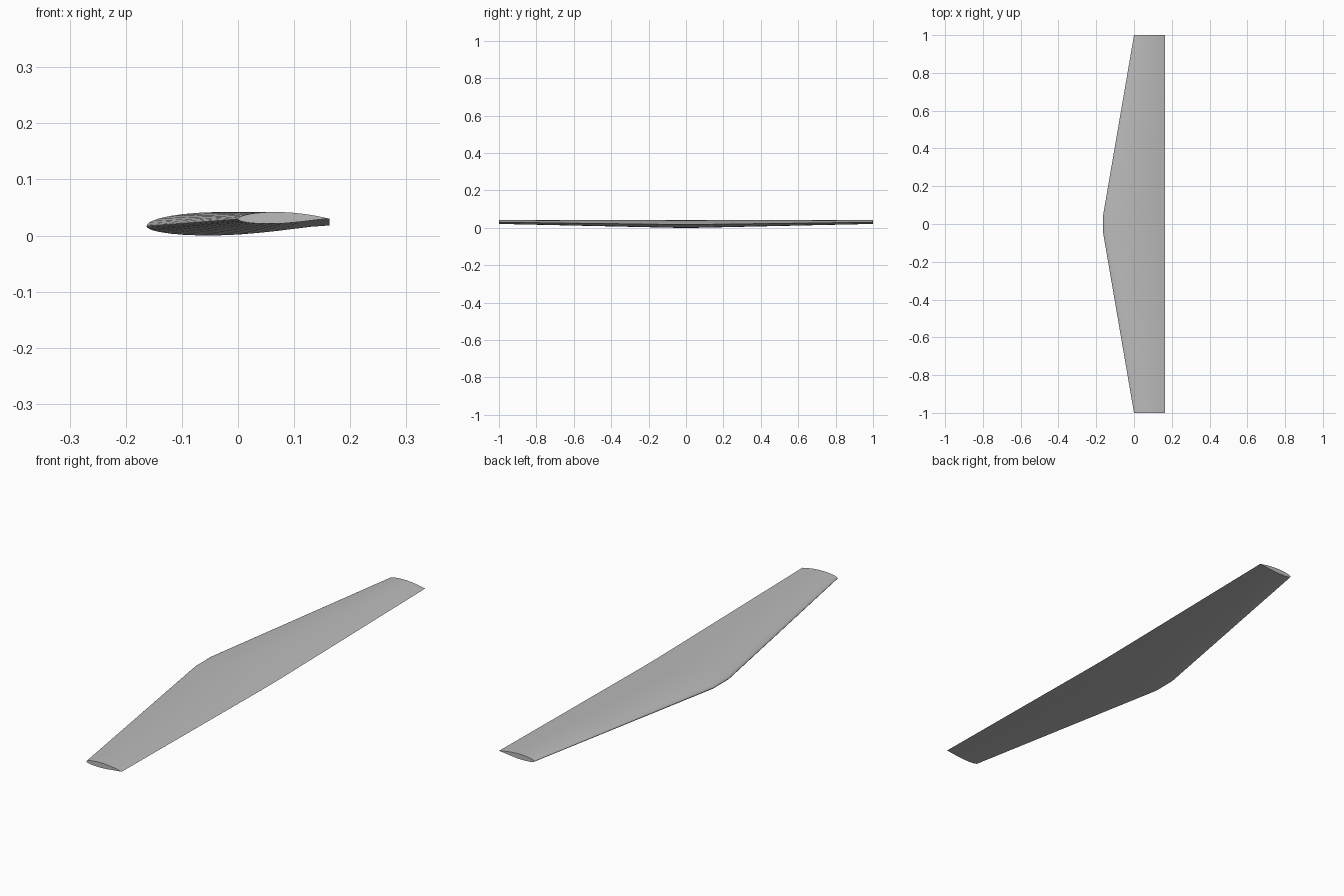
import bpy, bmesh

cube = bpy.data.objects.get("Cube")
if cube:
    bpy.data.objects.remove(cube)

grey = bpy.data.materials.new("wing_grey")
grey.use_nodes = True
colour = (0.5, 0.5, 0.5, 1)
grey.diffuse_color = colour
grey.node_tree.nodes["Principled BSDF"].inputs["Base Color"].default_value = colour

# Airfoil: chord fraction, upper height, lower height (per unit chord)
AIRFOIL = [
    (0.003, 0.008, -0.007), (0.012, 0.017, -0.014), (0.03, 0.027, -0.022),
    (0.07, 0.041, -0.032), (0.13, 0.054, -0.041), (0.2, 0.064, -0.047),
    (0.3, 0.072, -0.051), (0.4, 0.075, -0.05), (0.5, 0.073, -0.046),
    (0.6, 0.067, -0.038), (0.7, 0.057, -0.028), (0.8, 0.043, -0.016),
    (0.9, 0.025, -0.004),
]
OUTLINE = ([(0, 0)] + [(u, top) for u, top, _ in AIRFOIL] + [(1, 0.003)]
           + [(u, low) for u, _, low in reversed(AIRFOIL)])
TRAILING_X, ROOT_CHORD, TIP_CHORD = 0.163, 0.326, 0.163
CREST, THICKEN = 0.075, 1.02
TOP_Z = (CREST + 0.051) * ROOT_CHORD * THICKEN


def section(bm, y, chord):
    """One rib: straight trailing edge in plan and level crest along the span."""
    return [bm.verts.new((TRAILING_X - (1 - u) * chord, y,
                          TOP_Z + (h - CREST) * chord * THICKEN))
            for u, h in OUTLINE]


# Wing: straight centre section with two tapered panels
bm = bmesh.new()
ribs = [section(bm, y, c) for y, c in
        [(-1, TIP_CHORD), (-0.05, ROOT_CHORD), (0.05, ROOT_CHORD), (1, TIP_CHORD)]]
count = len(OUTLINE)
for a, b in zip(ribs, ribs[1:]):
    for i in range(count):
        j = (i + 1) % count
        bm.faces.new((a[i], a[j], b[j], b[i]))
bm.faces.new(ribs[0])
bm.faces.new(ribs[-1])
bmesh.ops.recalc_face_normals(bm, faces=bm.faces)

mesh = bpy.data.meshes.new("wing")
bm.to_mesh(mesh)
bm.free()
mesh.materials.append(grey)
wing = bpy.data.objects.new("wing", mesh)
bpy.context.collection.objects.link(wing)

# Smooth skin, sharp tips and trailing edge
bpy.ops.object.select_all(action="DESELECT")
wing.select_set(True)
bpy.context.view_layer.objects.active = wing
bpy.ops.object.shade_smooth_by_angle(angle=0.6)
